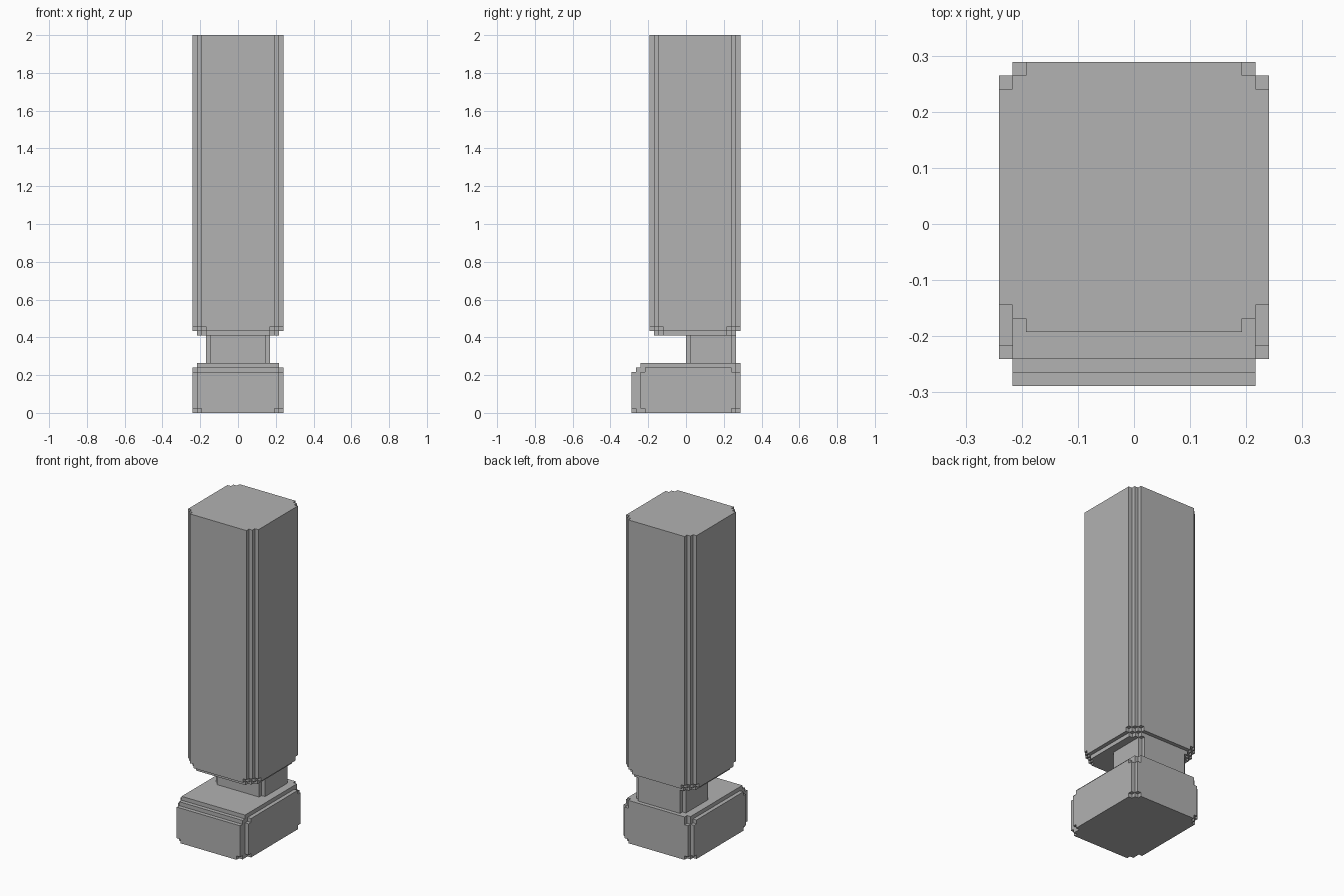
import bpy
import bmesh
from mathutils import Vector

default = bpy.data.objects.get("Cube")
if default:
    bpy.data.objects.remove(default, do_unlink=True)

UNIT = 2 / 83  # one block

grey = bpy.data.materials.new("plain grey")
grey.use_nodes = True
colour = (0.445, 0.445, 0.445, 1)
grey.diffuse_color = colour
grey.node_tree.nodes["Principled BSDF"].inputs["Base Color"].default_value = colour


def block_part(name, size, origin, rule):
    """Build the outer skin of a block solid; rule(i, front, back, k) keeps a cell."""
    nx, ny, nz = size
    cells = {(x, y, z) for x in range(nx) for y in range(ny) for z in range(nz)
             if rule(min(x, nx - 1 - x), y, ny - 1 - y, z)}
    bm = bmesh.new()
    verts = {}

    def vert(corner):
        key = tuple(corner)
        if key not in verts:
            verts[key] = bm.verts.new((Vector(key) + Vector(origin)) * UNIT)
        return verts[key]

    for cell in cells:
        for axis in range(3):
            u, w = (axis + 1) % 3, (axis + 2) % 3
            for side in (0, 1):
                near = list(cell)
                near[axis] += 2 * side - 1
                if tuple(near) in cells:
                    continue
                ring = []
                for a, b in ((0, 0), (1, 0), (1, 1), (0, 1)):
                    p = list(cell)
                    p[axis] += side
                    p[u] += a
                    p[w] += b
                    ring.append(vert(p))
                bm.faces.new(ring if side else ring[::-1])
    bmesh.ops.dissolve_limit(bm, angle_limit=0.01, verts=bm.verts, edges=bm.edges)
    mesh = bpy.data.meshes.new(name)
    bm.to_mesh(mesh)
    bm.free()
    mesh.materials.append(grey)
    obj = bpy.data.objects.new(name, mesh)
    bpy.context.collection.objects.link(obj)
    return obj


# Foot: stepped toe at the front, notched corners
def foot_rule(i, front, back, k):
    top = 10 - k
    toe = max(0, 2 - top)
    if front < toe or (top == 0 and i == 0):
        return False
    tight = k == 0 or top <= 1
    if i + back < (2 if tight else 1):
        return False
    if i == 0:
        return front >= (3 if tight else 2)
    return not (k == 0 and i == 1 and front == 0)


# Ankle: plain post with notched corners
def ankle_rule(i, front, back, k):
    return i + min(front, back) >= 1


# Leg: tall column with stepped edges, rounded off underneath
def leg_rule(i, front, back, k):
    j = min(front, back)
    if k == 0 and min(i, j) == 0:
        return False
    return i + j >= max(2, 4 - k)


block_part("foot", (20, 24, 11), (-10, -12, 0), foot_rule)
block_part("ankle", (14, 11, 6), (-7, 0, 11), ankle_rule)
block_part("leg", (20, 20, 66), (-10, -8, 17), leg_rule)
